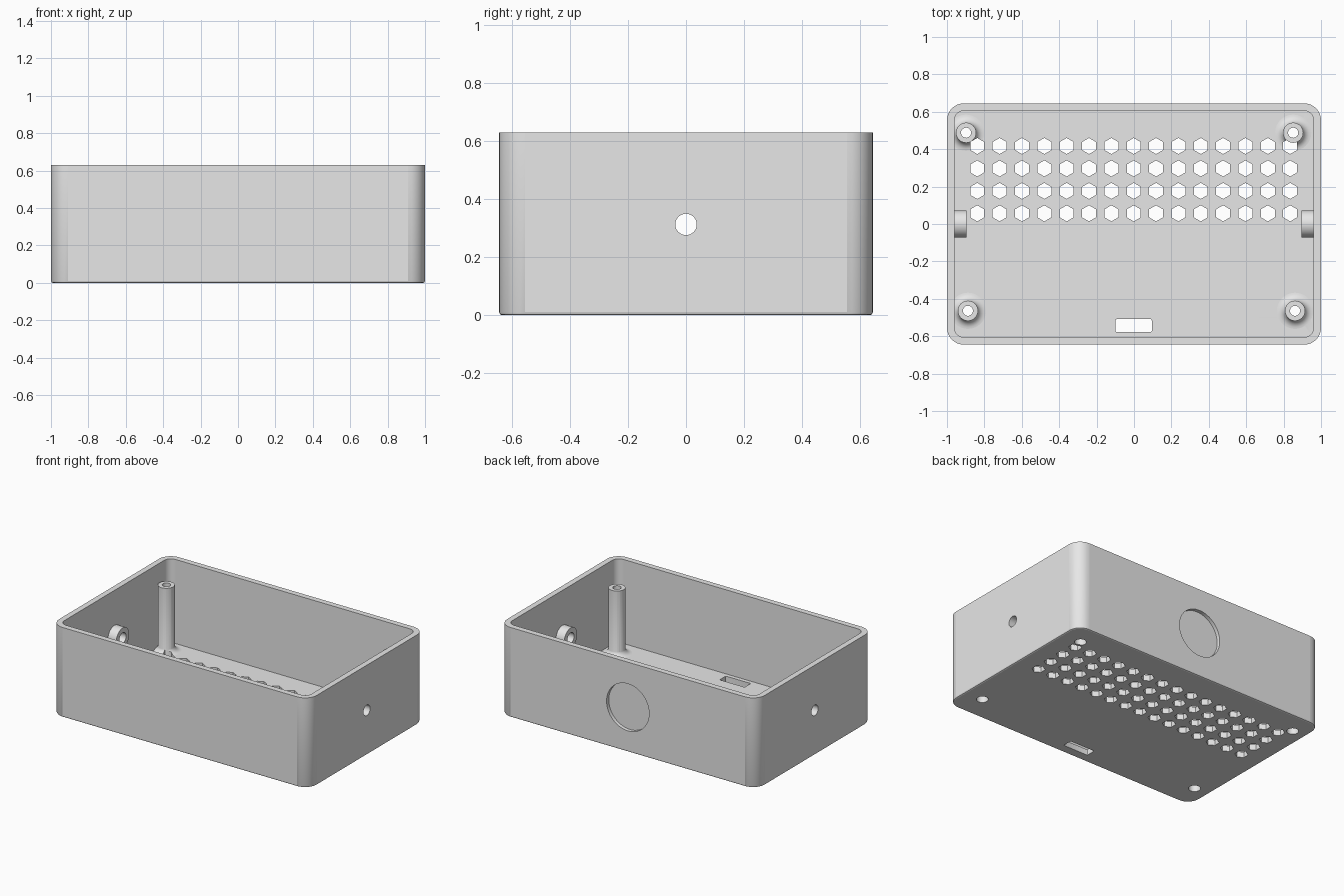
import bpy, bmesh, math
from mathutils import Matrix, Vector

if "Cube" in bpy.data.objects:
    bpy.data.objects.remove(bpy.data.objects["Cube"])

HX, HY, HZ = 1.0, 0.645, 0.63       # half length, half depth, height
WALL, FLOOR = 0.04, 0.04
POSTS = [(-0.898, 0.488), (0.851, 0.488), (-0.888, -0.464), (0.861, -0.464)]
MID = 0.313                         # height of the side holes

grey = bpy.data.materials.new("grey plastic")
grey.diffuse_color = (0.8, 0.8, 0.8, 1)
grey.use_nodes = True
grey.node_tree.nodes["Principled BSDF"].inputs["Base Color"].default_value = grey.diffuse_color


def circle(r, z, n=32, turn=0.0):
    return [Vector((r * math.cos(turn + 2 * math.pi * i / n),
                    r * math.sin(turn + 2 * math.pi * i / n), z)) for i in range(n)]


def rounded_rect(hx, hy, r, z, seg=8):
    pts = []
    for k, (sx, sy) in enumerate([(1, 1), (-1, 1), (-1, -1), (1, -1)]):
        for i in range(seg + 1):
            a = math.pi / 2 * (k + i / seg)
            pts.append(Vector((sx * (hx - r) + r * math.cos(a),
                               sy * (hy - r) + r * math.sin(a), z)))
    return pts


def loft(bm, loops, matrix=Matrix()):
    """Skin a stack of equal loops and cap both ends."""
    rings = [[bm.verts.new(matrix @ p) for p in loop] for loop in loops]
    n = len(rings[0])
    for a, b in zip(rings, rings[1:]):
        for i in range(n):
            bm.faces.new((a[i], a[(i + 1) % n], b[(i + 1) % n], b[i]))
    bm.faces.new(rings[0][::-1])
    bm.faces.new(rings[-1])


def finish(bm, name):
    bmesh.ops.recalc_face_normals(bm, faces=bm.faces[:])
    me = bpy.data.meshes.new(name)
    bm.to_mesh(me)
    bm.free()
    me.materials.append(grey)
    ob = bpy.data.objects.new(name, me)
    bpy.context.collection.objects.link(ob)
    return ob


def combine(target, tool, op):
    mod = target.modifiers.new(op, 'BOOLEAN')
    mod.operation, mod.solver, mod.object = op, 'EXACT', tool
    bpy.context.view_layer.objects.active = target
    bpy.ops.object.modifier_apply(modifier=mod.name)
    bpy.data.objects.remove(tool)


# open box with a softened bottom edge
bm = bmesh.new()
R = 0.09
loft(bm, [rounded_rect(HX - d, HY - d, R - d, z) for d, z in
          [(0.01, 0), (0.003, 0.003), (0, 0.01), (0, HZ), (WALL, HZ), (WALL, FLOOR)]])
box = finish(bm, "enclosure")

# flared feet of the posts
bm = bmesh.new()
F, PR = 0.045, 0.054
arc = [math.pi / 2 * i / 7 for i in range(8)]
flare = [(PR - 0.002 + F, FLOOR - 0.01)] + [
    (PR - 0.002 + F * (1 - math.sin(a)), FLOOR + F * (1 - math.cos(a))) for a in arc]
for x, y in POSTS:
    loft(bm, [circle(r, z) for r, z in flare], Matrix.Translation((x, y, 0)))
combine(box, finish(bm, "post_feet"), 'UNION')

# hexagonal vent holes
bm = bmesh.new()
for col in range(15):
    for row in range(4):
        at = Matrix.Translation((-0.838 + 0.1195 * col, 0.057 + 0.12 * row, 0))
        loft(bm, [circle(0.043, z, 6, math.pi / 6) for z in (-0.1, 0.2)], at)
# cable slot in the floor
loft(bm, [rounded_rect(0.097, 0.034, 0.006, z, 3) for z in (-0.1, 0.2)],
     Matrix.Translation((-0.002, -0.543, 0)))
# round knock-out recess on the back
loft(bm, [circle(0.165, z, 64) for z in (0, 0.1)],
     Matrix.Translation((0, HY - 0.025, MID)) @ Matrix.Rotation(-math.pi / 2, 4, 'X'))
combine(box, finish(bm, "vents_and_recess"), 'DIFFERENCE')

# screw posts and side lugs
bm = bmesh.new()
for x, y in POSTS:
    loft(bm, [circle(PR, z) for z in (0.004, 0.50)], Matrix.Translation((x, y, 0)))
for s in (-1, 1):
    side = Matrix.Translation((0, 0, MID)) @ Matrix.Rotation(s * math.pi / 2, 4, 'Y')
    loft(bm, [circle(0.072, z, 48) for z in (0.895, 0.98)], side)
combine(box, finish(bm, "posts_and_lugs"), 'UNION')

# stepped screw bores and side holes
bm = bmesh.new()
for x, y in POSTS:
    loft(bm, [circle(r, z) for r, z in
              [(0.038, -0.1), (0.038, 0.12), (0.027, 0.12), (0.027, 0.7)]],
         Matrix.Translation((x, y, 0)))
for s in (-1, 1):
    side = Matrix.Translation((0, 0, MID)) @ Matrix.Rotation(s * math.pi / 2, 4, 'Y')
    loft(bm, [circle(0.037, z) for z in (0.8, 1.1)], side)
combine(box, finish(bm, "bores"), 'DIFFERENCE')

# smooth the curves, keep the large panels flat
bpy.context.view_layer.objects.active = box
box.select_set(True)
bpy.ops.object.shade_smooth_by_angle(angle=math.radians(30))
for p in box.data.polygons:
    if p.area > 0.02:
        p.use_smooth = False
